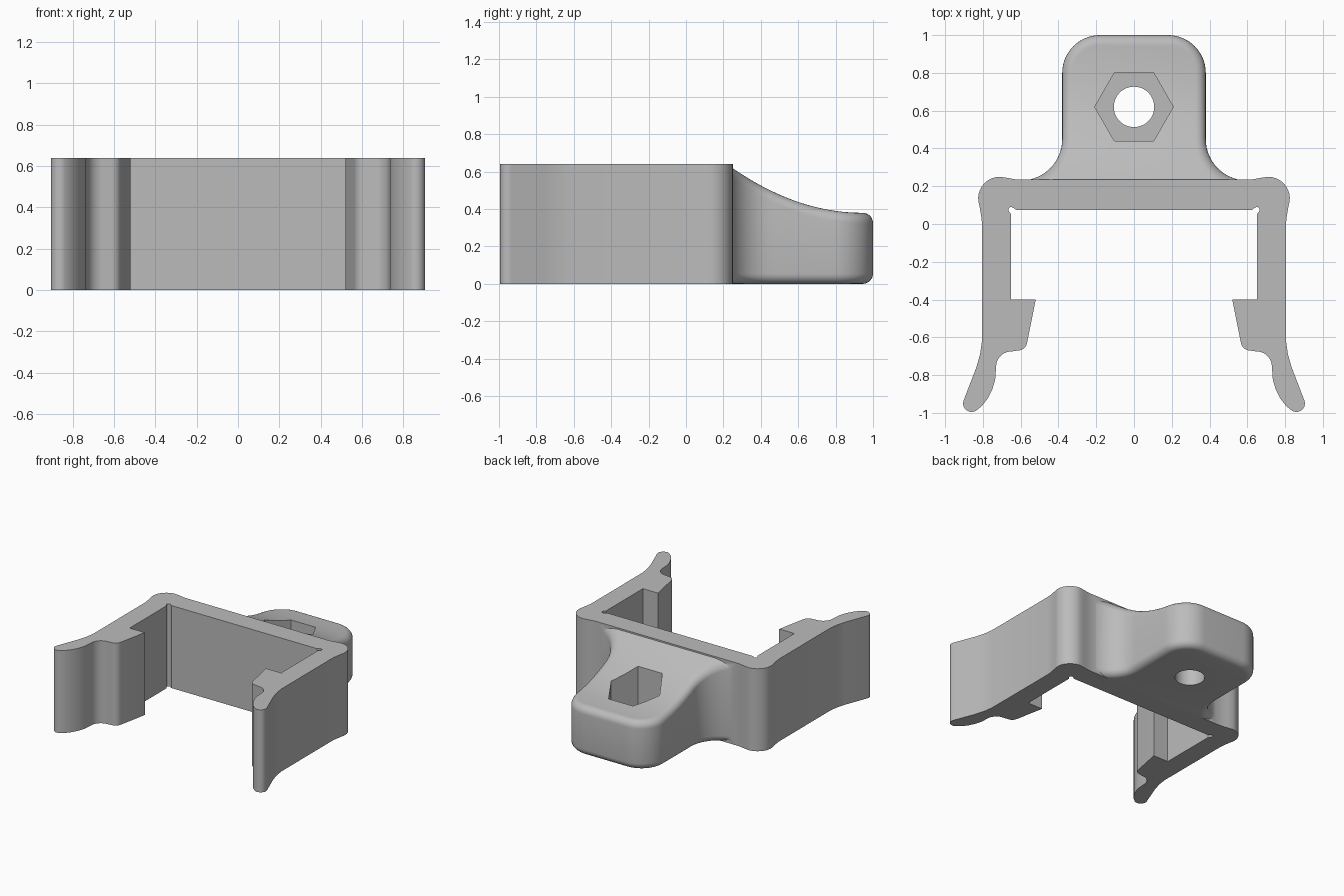
import bpy, bmesh
from math import sin, cos, radians, pi

cube = bpy.data.objects.get("Cube")
if cube:
    bpy.data.objects.remove(cube)

HEIGHT = 0.64
grey = bpy.data.materials.new("plastic grey")
grey.use_nodes = True
colour = (0.5, 0.5, 0.5, 1)
grey.diffuse_color = colour
grey.node_tree.nodes["Principled BSDF"].inputs["Base Color"].default_value = colour


def arc(cx, cy, r, start, end, n=10):
    angles = [radians(start + (end - start) * i / n) for i in range(n + 1)]
    return [(cx + r * cos(a), cy + r * sin(a)) for a in angles]


def finish(bm, name):
    bmesh.ops.recalc_face_normals(bm, faces=bm.faces)
    mesh = bpy.data.meshes.new(name)
    bm.to_mesh(mesh)
    bm.free()
    mesh.materials.append(grey)
    obj = bpy.data.objects.new(name, mesh)
    bpy.context.collection.objects.link(obj)
    return obj


def extrude(name, outline, z0, z1):
    bm = bmesh.new()
    low = [bm.verts.new((x, y, z0)) for x, y in outline]
    high = [bm.verts.new((x, y, z1)) for x, y in outline]
    bm.faces.new(low)
    bm.faces.new(high)
    for i in range(len(low)):
        j = (i + 1) % len(low)
        bm.faces.new((low[i], low[j], high[j], high[i]))
    return finish(bm, name)


def combine(target, tool, operation):
    mod = target.modifiers.new(operation, 'BOOLEAN')
    mod.operation, mod.object, mod.solver = operation, tool, 'EXACT'
    bpy.context.view_layer.objects.active = target
    bpy.ops.object.modifier_apply(modifier=mod.name)
    bpy.data.objects.remove(tool)


# Clip: mirrored half outline of the back wall, arm, catch and finger grip
half = [(0.6, 0.235), (0.63, 0.237), (0.67, 0.244)]
half += arc(0.71, 0.135, 0.115, 90, -20)                     # outer corner lobe
half += [(0.807, 0.03), (0.805, 0), (0.805, -0.62), (0.815, -0.69), (0.835, -0.76)]
half += arc(0.86, -0.95, 0.045, 20, -120)                    # rounded tip
half += [(0.805, -0.963), (0.775, -0.925), (0.75, -0.875), (0.735, -0.825)]
half += arc(0.65, -0.755, 0.08, 0, 90)                       # finger hollow
half += arc(0.615, -0.62, 0.05, -90, -170, 6)                # catch corner
half += [(0.52, -0.4), (0.65, -0.4), (0.65, 0.05)]
half += arc(0.65, 0.075, 0.015, -30, 120, 6) + [(0.625, 0.075)]  # relief notch
clip = extrude("clip_bracket", half + [(-x, y) for x, y in reversed(half)], 0, HEIGHT)


# Mounting tab: filleted outline under a concave top
def top_height(y):
    return min(0.63, 0.38 + 0.245 * (max(0, 0.94 - y) / 0.7) ** 2)


FILLET = 0.055
flank = arc(0.6, 0.45, 0.22, 270, 180, 14)
side = [(0.38, 0.45 + 0.35 * i / 8) for i in range(1, 8)]
corner = arc(0.18, 0.8, 0.2, 0, 90, 14)
points = flank + side + corner
normals = [(-cos(a), -sin(a)) for a in [radians(270 - 90 * i / 14) for i in range(15)]]
normals += [(1, 0)] * len(side)
normals += [((x - 0.18) / 0.2, (y - 0.8) / 0.2) for x, y in corner]

bm = bmesh.new()
rings = []
steps = [i * pi / 12 for i in range(7)]
levels = [(a, False) for a in steps] + [(a, True) for a in reversed(steps)]
for angle, upper in levels:
    inset = FILLET * (1 - sin(angle))
    lift = FILLET * (1 - cos(angle))
    right = [(x - nx * inset, y - ny * inset) for (x, y), (nx, ny) in zip(points, normals)]
    loop = right + [(-x, y) for x, y in reversed(right)]
    rings.append([bm.verts.new((x, y, top_height(y) - lift if upper else lift)) for x, y in loop])
count = len(rings[0])
for lower, upper in zip(rings, rings[1:]):
    for i in range(count):
        j = (i + 1) % count
        bm.faces.new((lower[i], lower[j], upper[j], upper[i]))
for ring in (rings[0], rings[-1]):
    for i in range(count // 2 - 1):
        bm.faces.new((ring[i], ring[i + 1], ring[-i - 2], ring[-i - 1]))
tab = finish(bm, "mounting_tab")

# Hexagonal nut pocket and bolt hole
combine(tab, extrude("nut_cutter", arc(0, 0.62, 0.208, 0, 300, 5), 0.2, 1), 'DIFFERENCE')
combine(tab, extrude("bolt_cutter", arc(0, 0.62, 0.107, 0, 352.5, 47), -0.2, 1), 'DIFFERENCE')
combine(clip, tab, 'UNION')

bpy.ops.object.select_all(action='DESELECT')
clip.select_set(True)
bpy.context.view_layer.objects.active = clip
bpy.ops.object.shade_smooth_by_angle(angle=radians(30))
